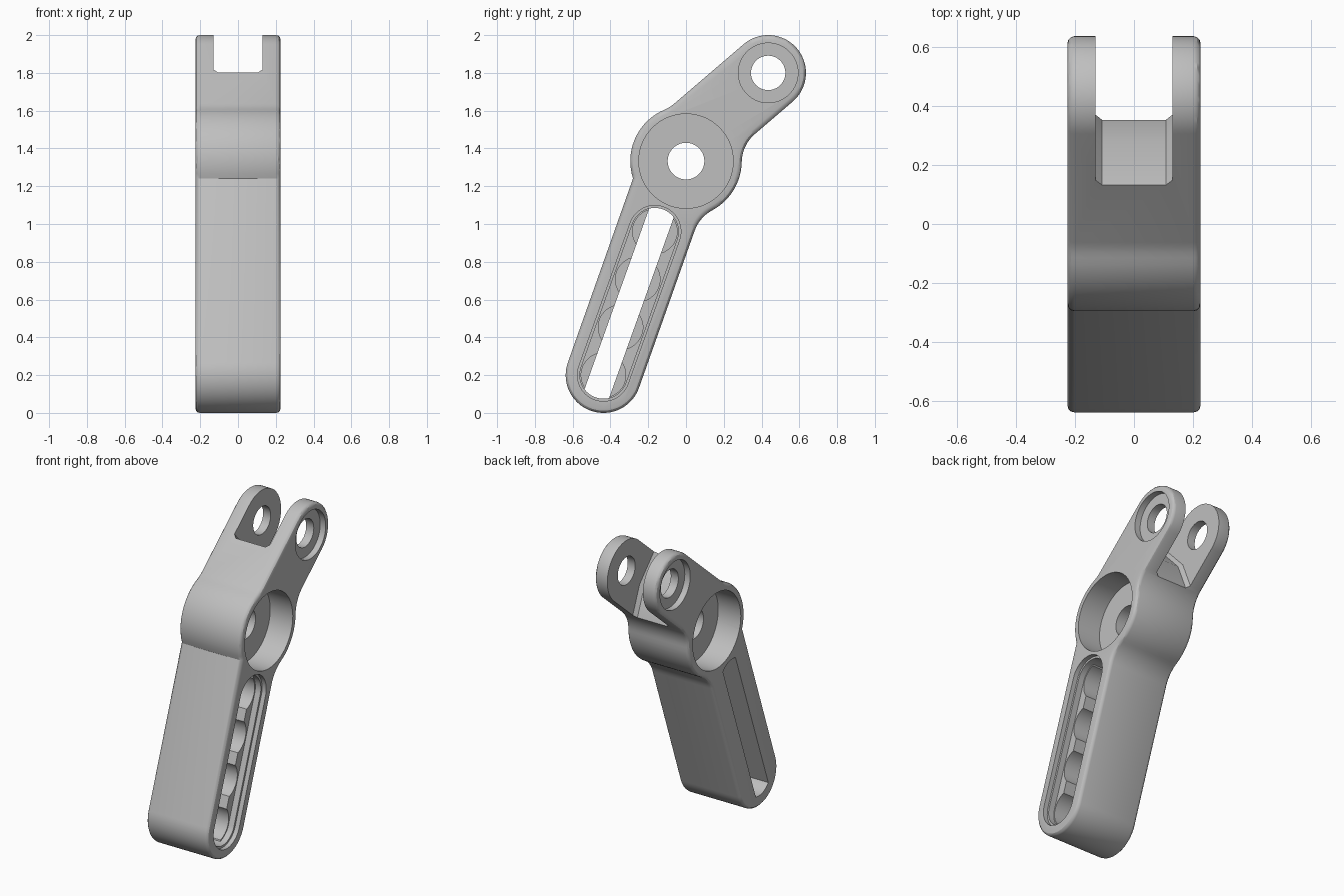
import bpy, bmesh
from math import radians, pi, sin, cos, sqrt, atan2
from mathutils import Vector

old = bpy.data.objects.get("Cube")
if old:
    bpy.data.objects.remove(old, do_unlink=True)

grey = bpy.data.materials.new("light_grey")
grey.use_nodes = True
grey.diffuse_color = (0.52, 0.52, 0.52, 1)
grey.node_tree.nodes["Principled BSDF"].inputs["Base Color"].default_value = (0.52, 0.52, 0.52, 1)

# Key points in the (y, z) side plane
HALF = 0.225
HUB, HUB_R = Vector((0, 1.333)), 0.295
EYE, FOOT, END_R = Vector((0.435, 1.8)), Vector((-0.437, 0.2)), 0.2
SLOT_TOP = Vector((-0.165, 0.96))
UP_ANG = radians(40.6)     # direction of the upper arm
LOW_ANG = radians(70.5)    # direction of the lower arm


def polar(a, r=1.0):
    return Vector((r * cos(a), r * sin(a)))


def arc(c, r, a0, a1):
    n = max(3, int(abs(a1 - a0) / radians(5)))
    return [c + polar(a0 + (a1 - a0) * i / n, r) for i in range(n + 1)]


def fillet(point, normal_ang, along, r=0.2):
    """Centre of an arc touching both a straight edge and the hub."""
    n = polar(normal_ang)
    d = (point - HUB).dot(n) + r
    return HUB + n * d + along * sqrt((HUB_R + r) ** 2 - d * d)


def angle(v):
    return atan2(v.y, v.x)


def near(a, ref):
    while a - ref > pi:
        a -= 2 * pi
    while a - ref < -pi:
        a += 2 * pi
    return a


def prism(name, pts, x0, x1, bevel=0.0, segments=1, caps_only=True):
    """Extrude a side outline across x, optionally rounding its edges."""
    bm = bmesh.new()
    face = bm.faces.new([bm.verts.new((x0, p.x, p.y)) for p in pts])
    ext = bmesh.ops.extrude_face_region(bm, geom=[face])
    moved = [v for v in ext["geom"] if isinstance(v, bmesh.types.BMVert)]
    bmesh.ops.translate(bm, verts=moved, vec=(x1 - x0, 0, 0))
    bmesh.ops.recalc_face_normals(bm, faces=bm.faces)
    if bevel:
        edges = [e for e in bm.edges
                 if not caps_only or abs(e.verts[0].co.x - e.verts[1].co.x) < 1e-5]
        bmesh.ops.bevel(bm, geom=edges, offset=bevel, segments=segments,
                        profile=0.5, affect='EDGES')
    mesh = bpy.data.meshes.new(name)
    bm.to_mesh(mesh)
    bm.free()
    ob = bpy.data.objects.new(name, mesh)
    bpy.context.collection.objects.link(ob)
    return ob


def circle(c, r):
    return arc(c, r, 0, 2 * pi)[:-1]


def stadium(r):
    a = angle(SLOT_TOP - FOOT)
    return arc(FOOT, r, a + pi / 2, a + 1.5 * pi) + arc(SLOT_TOP, r, a - pi / 2, a + pi / 2)


# Outline: eye, hub and foot joined by straight edges and hollow fillets
up, low = polar(UP_ANG), polar(LOW_ANG)
q = pi / 2
upper_front = fillet(EYE + polar(UP_ANG + q, END_R), UP_ANG + q, up)
upper_back = fillet(EYE + polar(UP_ANG - q, END_R), UP_ANG - q, up)
lower_back = fillet(FOOT + polar(LOW_ANG - q, END_R), LOW_ANG - q, -low)
gap = (FOOT - HUB).dot(polar(LOW_ANG + q)) + END_R
kink = LOW_ANG + q + (pi / 2 - atan2(gap, sqrt(HUB_R ** 2 - gap ** 2)))


def hollow(c, line_ang, from_line):
    a = line_ang + pi
    b = near(angle(HUB - c), a)
    return arc(c, 0.2, a, b) if from_line else arc(c, 0.2, b, a)


outline = arc(EYE, END_R, UP_ANG - q, UP_ANG + q)
outline += hollow(upper_front, UP_ANG + q, True)
outline += arc(HUB, HUB_R, angle(upper_front - HUB), kink)[1:]
outline += arc(FOOT, END_R, LOW_ANG + q, LOW_ANG + 3 * q)
outline += hollow(lower_back, LOW_ANG - q, True)
outline += arc(HUB, HUB_R, angle(lower_back - HUB), angle(upper_back - HUB))[1:-1]
outline += hollow(upper_back, UP_ANG - q, False)
body = prism("link_arm", outline, -HALF, HALF, 0.024, 3)
body.data.materials.append(grey)

cutters = []


def cut(pts, x0, x1, **kw):
    cutters.append(prism("cutter", pts, x0, x1, **kw))


# Fork gap between the two eye cheeks
cut([Vector(p) for p in ((0.0, 1.944), (0.13, 1.805), (0.28, 1.645), (0.35, 1.47),
                         (0.39, 1.361), (0.9, 1.4), (0.9, 2.3), (0.0, 2.3))],
    -0.13, 0.13, bevel=0.022, caps_only=True)

# Bores and counterbores on both sides
for centre, hole, wide, floor in ((EYE, 0.091, 0.158, HALF - 0.04), (HUB, 0.097, 0.25, 0.06)):
    cut(circle(centre, hole), -0.4, 0.4)
    for side in (-1, 1):
        cut(circle(centre, wide), side * floor, side * 0.4)

# Stepped slot on the left face, with four round pockets in its floor
cut(stadium(0.138), HALF - 0.03, 0.4)
cut(stadium(0.125), HALF - 0.07, 0.4)
for i in range(4):
    cut(circle(FOOT.lerp(SLOT_TOP, i / 3), 0.118), 0.0, 0.39)

# Narrow slot right through, ending on the arcs of the wide slot
axis = (SLOT_TOP - FOOT).normalized()
side_v = Vector((-axis.y, axis.x))
a = angle(axis)
half = 0.45
cut(arc(FOOT, 0.125, a + pi - half * 1.3, a + pi + half * 1.3)
    + arc(SLOT_TOP, 0.125, a - half * 1.3, a + half * 1.3), -0.4, 0.38)

# Carve the body
bpy.context.view_layer.objects.active = body
for c in cutters:
    c.hide_render = True
    mod = body.modifiers.new("carve", 'BOOLEAN')
    mod.operation = 'DIFFERENCE'
    mod.solver = 'EXACT'
    mod.object = c
    bpy.ops.object.modifier_apply(modifier=mod.name)
for c in cutters:
    bpy.data.objects.remove(c, do_unlink=True)

bpy.ops.object.select_all(action='DESELECT')
body.select_set(True)
bpy.ops.object.shade_smooth_by_angle(angle=radians(30))
